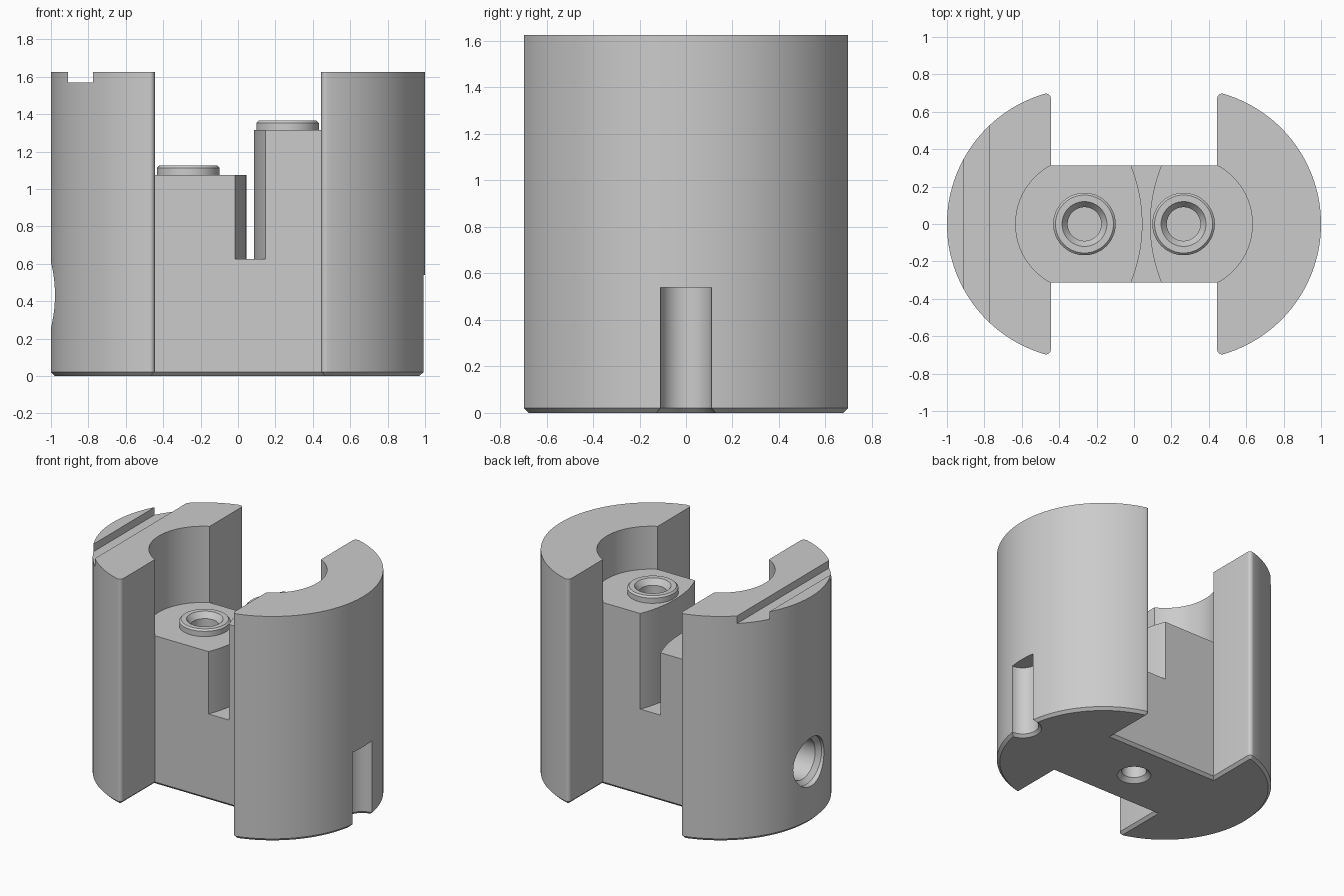
import bpy, bmesh
from math import sin, cos, pi, sqrt, atan2, asin, radians
from mathutils import Matrix

cube = bpy.data.objects.get("Cube")
if cube:
    bpy.data.objects.remove(cube, do_unlink=True)

grey = bpy.data.materials.new("machined_grey")
grey.use_nodes = True
grey.diffuse_color = (0.6, 0.6, 0.6, 1)
grey.node_tree.nodes["Principled BSDF"].inputs["Base Color"].default_value = (0.6, 0.6, 0.6, 1)

HEIGHT = 1.625
LOBE_X, LOBE_R = 0.275, 0.725      # outer lobes
SLOT_X, SLOT_Y = 0.445, 0.313      # front and back slots
CHAMFER = 0.02


def arc(cx, cy, r, a0, a1, n):
    return [(cx + r * cos(a0 + (a1 - a0) * i / n), cy + r * sin(a0 + (a1 - a0) * i / n))
            for i in range(n + 1)]


def finish(name, bm):
    bmesh.ops.recalc_face_normals(bm, faces=bm.faces)
    mesh = bpy.data.meshes.new(name)
    bm.to_mesh(mesh)
    bm.free()
    mesh.materials.append(grey)
    ob = bpy.data.objects.new(name, mesh)
    bpy.context.collection.objects.link(ob)
    return ob


def prism(name, pts, z0, z1, chamfer=0):
    """Extrude an outline upward, optionally chamfering its bottom rim."""
    bm = bmesh.new()
    base = bm.faces.new([bm.verts.new((x, y, z0)) for x, y in pts])
    out = bmesh.ops.extrude_face_region(bm, geom=[base], use_keep_orig=True)
    for v in out["geom"]:
        if isinstance(v, bmesh.types.BMVert):
            v.co.z = z1
    if chamfer:
        bmesh.ops.bevel(bm, geom=list(base.edges), offset=chamfer, segments=1,
                        affect='EDGES', profile=0.5)
    return finish(name, bm)


def lathe(name, profile, matrix, closed=False, n=64):
    """Revolve (radius, height) points around local z."""
    bm = bmesh.new()
    rings = [[bm.verts.new((r * cos(2 * pi * i / n), r * sin(2 * pi * i / n), z))
              for i in range(n)] for r, z in profile]
    pairs = list(zip(rings, rings[1:])) + ([(rings[-1], rings[0])] if closed else [])
    for a, b in pairs:
        for i in range(n):
            j = (i + 1) % n
            bm.faces.new((a[i], a[j], b[j], b[i]))
    bmesh.ops.remove_doubles(bm, verts=bm.verts, dist=1e-5)
    bm.transform(matrix)
    return finish(name, bm)


def cut(target, cutter):
    mod = target.modifiers.new("cut", 'BOOLEAN')
    mod.operation, mod.solver, mod.object = 'DIFFERENCE', 'EXACT', cutter
    bpy.context.view_layer.objects.active = target
    bpy.ops.object.modifier_apply(modifier=mod.name)
    bpy.data.objects.remove(cutter, do_unlink=True)


def smooth(ob):
    bpy.ops.object.select_all(action='DESELECT')
    ob.select_set(True)
    bpy.context.view_layer.objects.active = ob
    bpy.ops.object.shade_smooth_by_angle(angle=radians(25))


# Body: two round lobes joined by a narrow web, with rounded lobe tips
tip = 0.025
tip_y = sqrt((LOBE_R - tip) ** 2 - (SLOT_X + tip - LOBE_X) ** 2)
a = atan2(tip_y, SLOT_X + tip - LOBE_X)
right_half = ([(SLOT_X, -SLOT_Y)]
              + arc(SLOT_X + tip, -tip_y, tip, pi, 2 * pi - a, 6)
              + arc(LOBE_X, 0, LOBE_R, -a, a, 64)[1:]
              + arc(SLOT_X + tip, tip_y, tip, a, pi, 6)[1:]
              + [(SLOT_X, SLOT_Y)])
outline = right_half + [(-x, -y) for x, y in right_half]
body = prism("body", outline, 0, HEIGHT, CHAMFER)

# Gap between the two posts, with bowed walls
mid, reach, bow = 0.065, 0.4, 0.83
b = asin(reach / bow)
gap = (arc(mid - 0.02 - bow, 0, bow, -b, b, 24)
       + arc(mid + 0.02 + bow, 0, bow, pi - b, pi + b, 24))
cut(body, prism("gap_cutter", gap, 0.625, 2))

# Round bays above each post
bay_x = 0.278
bay_r = sqrt((SLOT_X - bay_x) ** 2 + SLOT_Y ** 2)
c = atan2(SLOT_Y, SLOT_X - bay_x)
posts = {"left": (1, 1.315), "right": (-1, 1.075)}
for side, (s, top) in posts.items():
    bay = arc(bay_x, 0, bay_r, -c, c, 40)
    bay += [(SLOT_X - 0.04, reach), (s * mid, reach), (s * mid, -reach), (SLOT_X - 0.04, -reach)]
    cut(body, prism("bay_cutter", [(s * x, y) for x, y in bay], top, 2))

# Bushings on the posts, over blind bores
for side, (s, top) in posts.items():
    place = Matrix.Translation((s * 0.265, 0, top))
    cut(body, lathe("bore_cutter", [(0, -0.3), (0.09, -0.3), (0.09, 0.02), (0, 0.02)], place))
    smooth(lathe(side + "_bushing",
                 [(0.09, 0), (0.167, 0), (0.167, 0.038), (0.155, 0.05), (0.12, 0.05), (0.09, 0.01)],
                 place, closed=True))

# Straight groove across the top of the right lobe
cut(body, prism("groove_cutter", [(-0.91, -1), (-0.775, -1), (-0.775, 1), (-0.91, 1)], 1.57, 2))

# Half-round key slot low on the left lobe, flared at the bottom
r = 0.11
cut(body, lathe("key_slot_cutter",
                [(0, -0.02), (r + 2 * CHAMFER, -0.02), (r, CHAMFER), (r, 0.54), (0, 0.54)],
                Matrix.Translation((0.992, 0, 0))))

# Countersunk hole in the side of the right lobe
cut(body, lathe("side_hole_cutter",
                [(0, -0.1), (0.175, -0.1), (0.175, 0.04), (0.145, 0.07), (0.145, 0.4), (0, 0.4)],
                Matrix.Translation((-1, 0, 0.433)) @ Matrix.Rotation(pi / 2, 4, 'Y')))

# Countersunk hole in the underside
cut(body, lathe("base_hole_cutter",
                [(0, -0.03), (0.145, -0.03), (0.085, 0.03), (0.085, 0.4), (0, 0.4)],
                Matrix.Identity(4)))
smooth(body)
